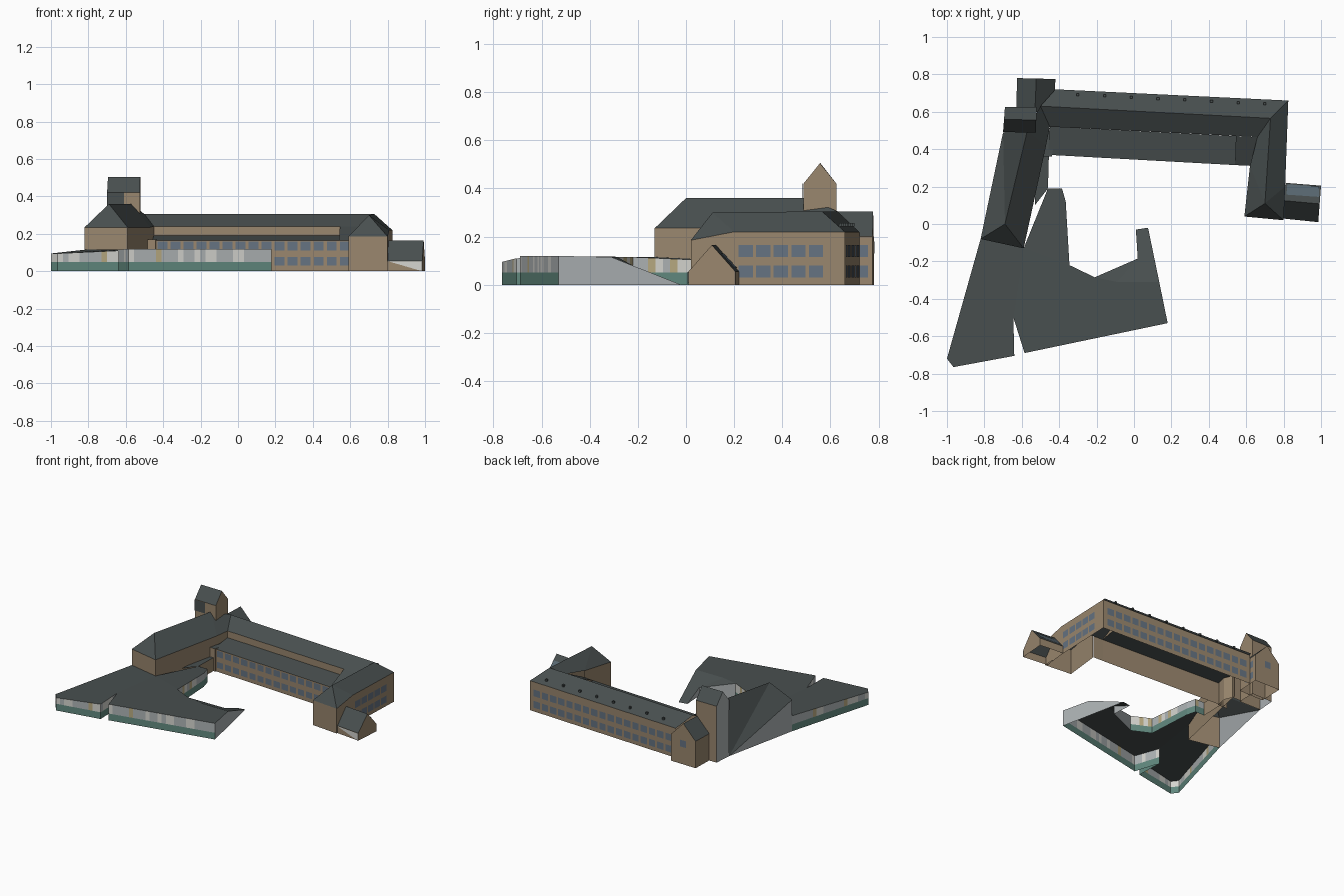
import bpy
import random
from mathutils import Vector

random.seed(4)
if "Cube" in bpy.data.objects:
    bpy.data.objects.remove(bpy.data.objects["Cube"], do_unlink=True)


def material(name, *rgb):
    mat = bpy.data.materials.new(name)
    mat.use_nodes = True
    mat.diffuse_color = (*rgb, 1)
    mat.node_tree.nodes["Principled BSDF"].inputs["Base Color"].default_value = (*rgb, 1)
    return mat


SLATE = material("slate roof", .065, .078, .078)
STONE = material("tan stone", .32, .24, .155)
GLASS = material("window glass", .13, .17, .22)
TEAL = material("teal base panel", .12, .25, .21)
GREY = material("light grey cladding", .42, .45, .46)
WHITE = material("white panel", .66, .66, .62)
YELLOW = material("ochre panel", .48, .40, .22)
SKYLIGHT = material("skylight", .10, .14, .17)


def build(name, faces):
    """Make one object from (material, corner points) pairs; sloped faces look up."""
    verts, polys, mats = [], [], []
    for mat, points in faces:
        start = len(verts)
        verts += [Vector(p) for p in points]
        polys.append(list(range(start, len(verts))))
        mats.append(mat)
    mesh = bpy.data.meshes.new(name)
    mesh.from_pydata(verts, [], polys)
    slots = list(dict.fromkeys(mats))
    for mat in slots:
        mesh.materials.append(mat)
    for poly, mat in zip(mesh.polygons, mats):
        poly.material_index = slots.index(mat)
        if poly.normal.z < -.1:
            poly.flip()
    obj = bpy.data.objects.new(name, mesh)
    bpy.context.collection.objects.link(obj)
    return obj


def at(p, z):
    return Vector((p[0], p[1], z))


def walls(name, eave, mat=STONE, base=0):
    """Walls hanging down from a line of eave points."""
    build(name, [(mat, [at(p, base), at(q, base), q, p]) for p, q in zip(eave, eave[1:])])


def windows(name, p, q, count, rows, start=0, end=1, fill=.76):
    """Rows of thin window plates just outside the wall from p to q."""
    p, q = at(p, 0), at(q, 0)
    run = q - p
    out = Vector((run.y, -run.x, 0)).normalized() * .004
    step = (end - start) / count
    faces = []
    for low, high in rows:
        for i in range(count):
            mid = start + step * (i + .5)
            a = p + run * (mid - step * fill / 2) + out
            b = p + run * (mid + step * fill / 2) + out
            faces.append((GLASS, [at(a, low), at(b, low), at(b, high), at(a, high)]))
    build(name, faces)


def house(name, a, b, c, d, eave, ridge, far_end=STONE):
    """Gabled block: a-b and c-d are the gable ends, the ridge joins their middles."""
    A, B, C, D = (at(p, eave) for p in (a, b, c, d))
    r, s = at((A + B) / 2, ridge), at((C + D) / 2, ridge)
    build(name, [
        (STONE, [at(a, 0), at(b, 0), B, r, A]),
        (far_end, [at(c, 0), at(d, 0), D, s, C]),
        (STONE, [at(b, 0), at(c, 0), C, B]),
        (STONE, [at(d, 0), at(a, 0), A, D]),
        (SLATE, [B, C, s, r]), (SLATE, [D, A, r, s])])


def striped(name, eave, width=.03, sill=.05):
    """Teal plinth with a band of upright coloured panels above it."""
    faces = []
    for p, q in zip(eave, eave[1:]):
        p, q = Vector(p), Vector(q)
        n = max(1, round((q - p).length / width))
        for i in range(n):
            a, b = p.lerp(q, i / n), p.lerp(q, (i + 1) / n)
            panel = random.choices([GREY, WHITE, YELLOW], [6, 4, 1])[0]
            faces.append((TEAL, [at(a, 0), at(b, 0), at(b, sill), at(a, sill)]))
            faces.append((panel, [at(a, sill), at(b, sill), b, a]))
    build(name, faces)


ROWS = [(.03, .08), (.115, .165)]

# Main range and east wing
ridge_w, ridge_e, ridge_s = (-.5, .63, .305), (.73, .565, .305), (.7, .11, .3)
north_w, north_e = (-.42, .72, .22), (.825, .66, .22)
east_mid, east_s, wing_sw = (.808, .2, .22), (.8, .02, .185), (.59, .04, .185)
wing_w, inner_e, inner_w = (.62, .31, .215), (.66, .465, .24), (-.45, .52, .24)
build("main_roof", [(SLATE, f) for f in (
    [north_w, north_e, ridge_e, ridge_w],
    [ridge_w, ridge_e, inner_e, inner_w],
    [north_e, east_mid, ridge_s, ridge_e],
    [east_mid, east_s, ridge_s],
    [east_s, wing_sw, ridge_s],
    [wing_sw, wing_w, ridge_s],
    [wing_w, inner_e, ridge_e, ridge_s])])
walls("main_walls", [wing_w, wing_sw, east_s, east_mid, north_e, north_w])
walls("main_clerestory", [inner_w, inner_e], base=.17)
windows("north_windows", north_e, north_w, 17, ROWS, .02, .98)
windows("east_windows", east_s, north_e, 5, ROWS, .3, .87, .82)

# Lean-to along the courtyard, rising to a cross roof at its east end
lean_w, lean_m, lean_e = (-.46, .37, .165), (.54, .315, .165), (.65, .31, .165)
top_m = (.545, .47, .24)
build("lean_to_roof", [
    (SLATE, [lean_w, lean_m, at(top_m, .19), at(inner_w, .19)]),
    (SLATE, [lean_m, lean_e, inner_e, top_m]),
    (STONE, [lean_m, top_m, at(top_m, .19)])])
walls("lean_to_wall", [lean_w, lean_m, (.62, .312, .165)])
windows("courtyard_windows", lean_w, lean_e, 15, [(.03, .075), (.112, .158)], .02, .96)

# Small vents on the north slope
for i in range(8):
    t = i / 7
    bpy.ops.mesh.primitive_cube_add(size=.014, location=(-.3 + t, .692 - .05 * t, .25))
    vent = bpy.context.object
    vent.name = f"roof_vent_{i + 1}"
    vent.data.materials.append(SLATE)

# North-west gabled block
house("north_gable", (-.42, .775), (-.625, .78), (-.63, .6), (-.43, .6), .2, .305)
windows("gable_window", (-.42, .775), (-.625, .78), 1, [(.13, .18)], .35, .65)
windows("gable_side_windows", (-.43, .65), (-.42, .775), 2, ROWS, .1, .9)

# Tower with a clad west side
house("tower", (-.525, .488), (-.52, .625), (-.69, .625), (-.7, .492), .42, .505, GREY)
build("tower_south_cladding", [(SLATE, [
    (-.7, .486, .34), (-.61, .484, .34), (-.61, .484, .42), (-.7, .486, .42)])])

# West wing, its west slope sweeping down to the ground beside the tower
sw, se, ne = (-.82, -.08, .235), (-.59, -.13, .235), (-.47, .42, .235)
hip, join, foot = (-.69, 0, .36), (-.57, .5, .36), (-.7, .49, 0)
build("west_wing_roof", [(SLATE, f) for f in (
    [sw, se, hip], [se, ne, join, hip], [ne, inner_w, ridge_w, join],
    [sw, hip, foot], [hip, join, foot])])
walls("west_wing_walls", [sw, se, ne, inner_w])
build("west_wing_cladding", [(GREY, [sw, foot, at(sw, 0)])])

# Corner stair block and low link
stair = [(-.52, .36, .17), (-.44, .36, .17), (-.425, .44, .17), (-.45, .5, .17), (-.52, .5, .17)]
walls("stair_walls", stair)
build("stair_roof", [(SLATE, stair)])
link = [(-.53, .1, .1), (-.46, .19, .1), (-.455, .37, .1), (-.52, .37, .1)]
build("link_roof", [(SLATE, link)])
walls("link_wall", link[1:3])

# South-east annex with a skylight
house("annex", (.985, .01), (1, .205), (.81, .22), (.79, .03), .055, .165)
build("annex_skylight", [(SKYLIGHT, [
    (.82, .212, .07), (.99, .2, .07), (.988, .145, .13), (.815, .157, .13)])])
build("annex_front_panel", [(WHITE, [(.8, .025, .054), (.985, .006, .054), (.985, .006, 0)])])

# Low pavilion: roof sheets meeting at shared corners
tip_n, tip_s = (-1, -.72, .095), (-.965, -.765, .095)
slot_w, slot, slot_e = (-.64, -.705, .11), (-.645, -.5, .115), (-.585, -.69, .12)
corner, fold = (.18, -.53, .12), (.135, -.31, .115)
court_e, court_s, court_w = (-.09, -.31, .115), (-.21, -.285, .115), (-.345, -.22, .115)
ramp_w, ramp_end, ramp_tip = (.02, -.185, .06), (.01, -.03, 0), (.075, -.02, 0)
arm_e, arm_n, arm_w = (-.365, .12, .1), (-.385, .19, .1), (-.46, .19, .1)
meet_e, meet_w = at(se, .115), at(sw, .115)
build("pavilion_roof", [(SLATE, f) for f in (
    [tip_n, tip_s, slot_w, slot, meet_e, meet_w],
    [slot, slot_e, corner, fold, court_e, court_s, court_w, meet_e],
    [court_e, fold, ramp_w],
    [court_s, court_e, ramp_w],
    [fold, ramp_tip, ramp_end, ramp_w],
    [court_w, arm_e, arm_n, arm_w, meet_e])])
striped("pavilion_west_front", [meet_w, tip_n, tip_s, slot_w, slot])
striped("pavilion_south_front", [slot, slot_e, corner])
striped("pavilion_court_front", [court_s, court_w, arm_e, arm_n, arm_w][::-1][::-1])
walls("pavilion_east_wall", [corner, fold, ramp_tip], GREY)
walls("pavilion_ramp_wall", [ramp_end, ramp_w, court_s], GREY)
